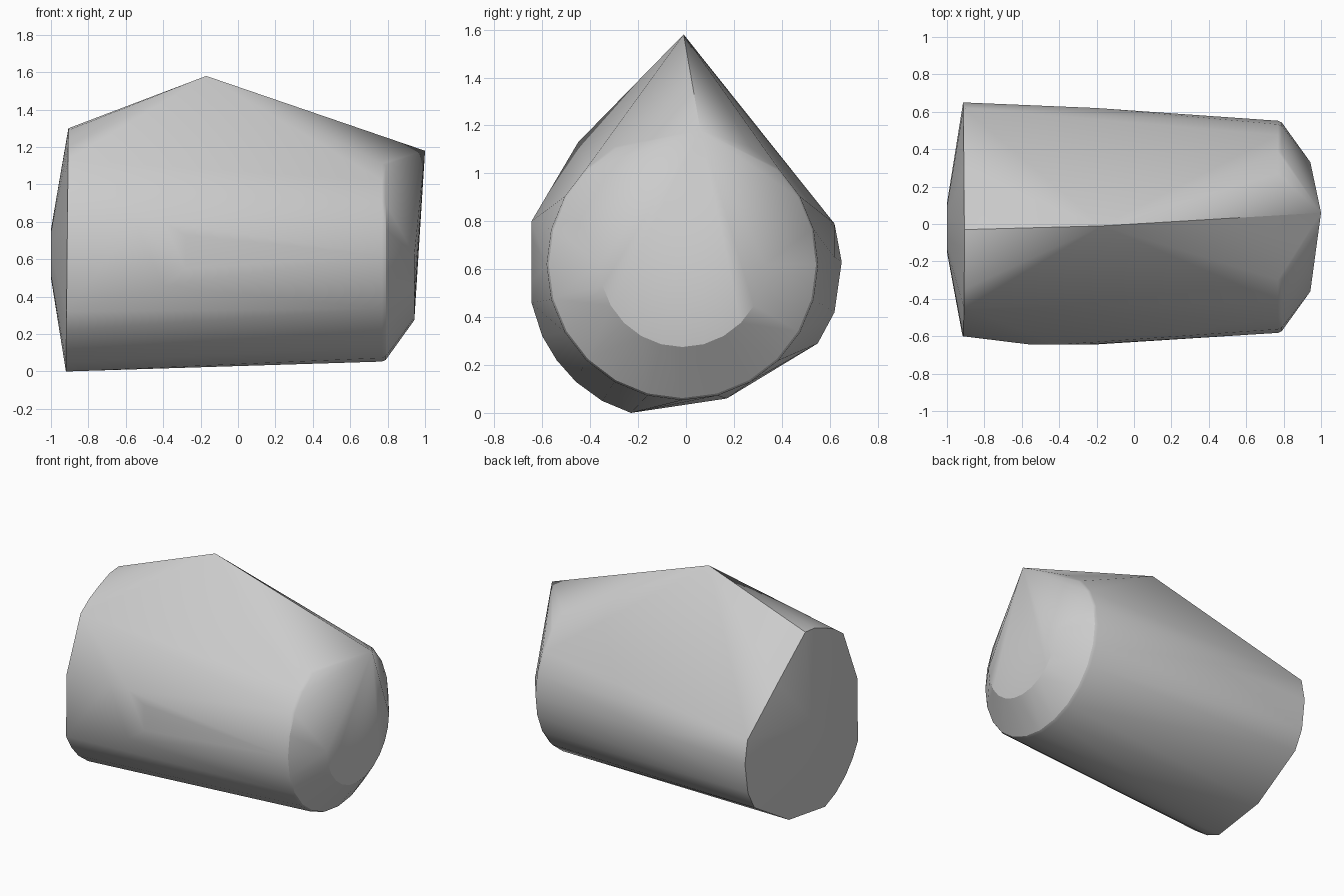
import bpy
import bmesh
import math

cube = bpy.data.objects.get("Cube")
if cube:
    bpy.data.objects.remove(cube, do_unlink=True)


def ring(x, y, z, radius, count):
    """Points of a circle facing along x."""
    steps = [2 * math.pi * i / count for i in range(count)]
    return [(x, y + radius * math.cos(a), z + radius * math.sin(a)) for a in steps]


# Wide end: uneven rim (y, z)
wide_rim = [(-.23, 0), (-.35, .05), (-.46, .13), (-.54, .22), (-.6, .32), (-.6, .76),
            (-.45, 1.13), (-.35, 1.2), (-.24, 1.25), (-.13, 1.29), (-.03, 1.3),
            (.28, 1.06), (.62, .79), (.65, .63), (.62, .42), (.55, .29), (.17, .06)]
points = [(-.92 + .01 * z, y, z) for y, z in wide_rim]
points += ring(-1, -.02, .63, .13, 12)

# Peak and flat patch on the front flank
points += [(-.17, -.01, 1.58), (-.2, .62, .65)]
points += [(-.55, -.645, .8), (-.4, -.645, .8), (-.28, -.645, .73),
           (-.22, -.645, .65), (-.28, -.645, .55), (-.4, -.645, .46)]

# Narrow end: softened rim, small disc and pointed tip
points += ring(.77, -.015, .62, .567, 24)
points += ring(.79, -.015, .62, .558, 24)
points += [p for p in ring(.943, -.015, .62, .345, 24) if p[2] < .7]
points += [(1, .06, 1.18)]

# Wrap the points in one convex skin
bm = bmesh.new()
verts = [bm.verts.new(p) for p in points]
hull = bmesh.ops.convex_hull(bm, input=verts)
spare = {v for v in hull["geom_interior"] + hull["geom_unused"]
         if isinstance(v, bmesh.types.BMVert)}
bmesh.ops.delete(bm, geom=list(spare), context="VERTS")
bmesh.ops.recalc_face_normals(bm, faces=bm.faces)
mesh = bpy.data.meshes.new("tapered_body")
bm.to_mesh(mesh)
bm.free()
body = bpy.data.objects.new("tapered_body", mesh)
bpy.context.collection.objects.link(body)

# Plain grey
grey = bpy.data.materials.new("light_grey")
grey.use_nodes = True
colour = (.6, .6, .6, 1)
grey.diffuse_color = colour
grey.node_tree.nodes["Principled BSDF"].inputs["Base Color"].default_value = colour
mesh.materials.append(grey)

bpy.context.view_layer.objects.active = body
body.select_set(True)
bpy.ops.object.shade_smooth_by_angle(angle=math.radians(30))
